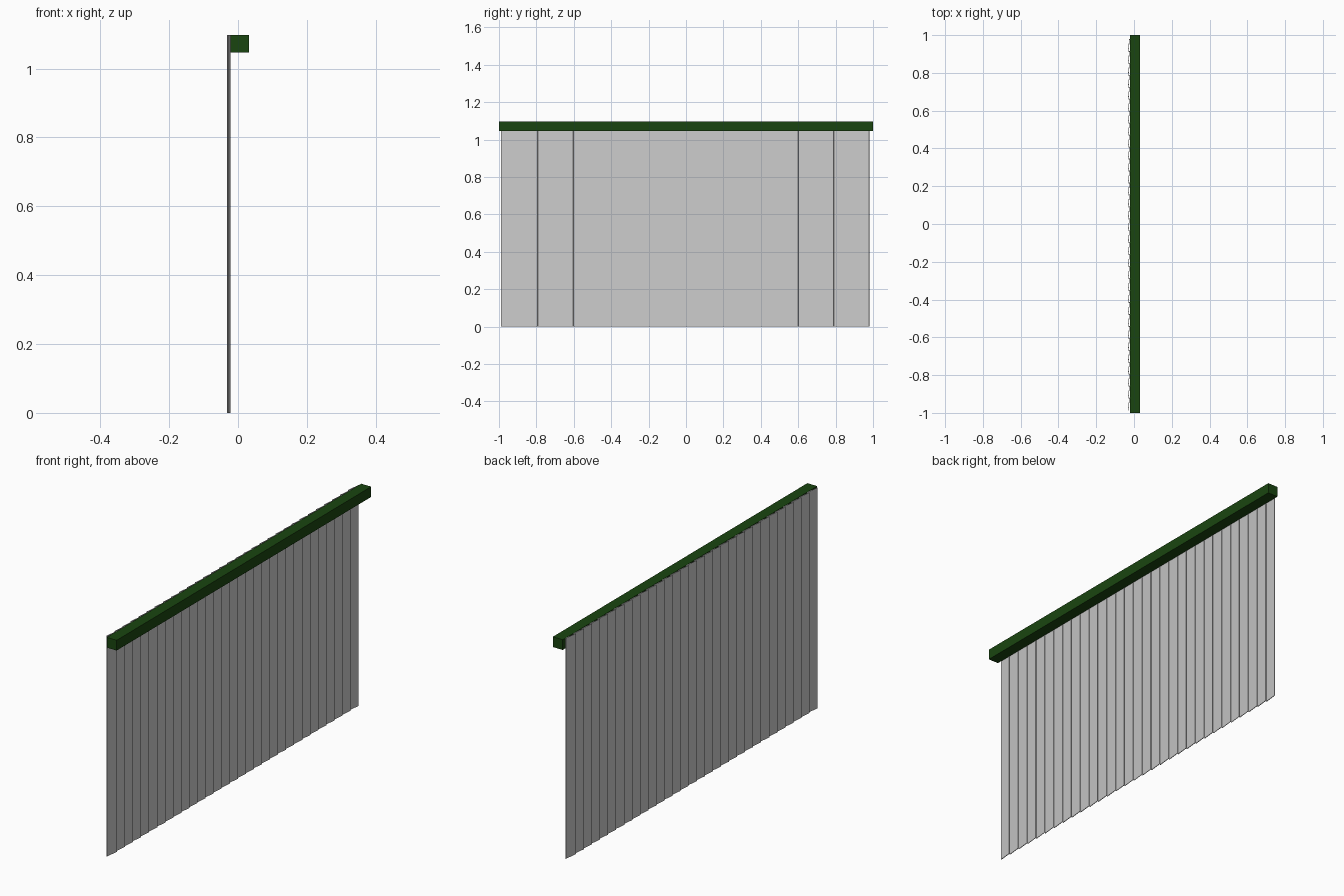
import bpy, math
from mathutils import Matrix

if "Cube" in bpy.data.objects:
    bpy.data.objects.remove(bpy.data.objects["Cube"])

HEIGHT = 1.097
PITCH, COUNT = 0.0633, 31
LENGTH, DEPTH, THICK = 0.069, 0.0105, 0.003
X_MIN, X_RAIL = -0.0325, -0.022
Y_LAST = 0.98


def box(name, center, size, angle=0.0):
    bpy.ops.mesh.primitive_cube_add(size=1)
    ob = bpy.context.object
    ob.name = name
    ob.data.transform(Matrix.Diagonal((*size, 1)))
    ob.location = center
    ob.rotation_euler.z = angle
    return ob


# Green head rail
green = bpy.data.materials.new("dark_green")
green.diffuse_color = (0.01, 0.06, 0.005, 1)
green.use_nodes = True
green.node_tree.nodes["Principled BSDF"].inputs["Base Color"].default_value = green.diffuse_color
rail = box("head_rail", ((X_RAIL + 0.0325) / 2, 0, HEIGHT - 0.0255),
           (0.0325 - X_RAIL, 2.0, 0.051))
rail.data.materials.append(green)

# Overlapping vertical slats, each tilted slightly
tilt = math.asin((DEPTH - THICK) / LENGTH)
for i in range(COUNT):
    y = Y_LAST - LENGTH / 2 - i * PITCH
    box(f"slat_{i + 1}", (X_MIN + DEPTH / 2, y, HEIGHT / 2),
        (THICK, LENGTH, HEIGHT), -tilt)
